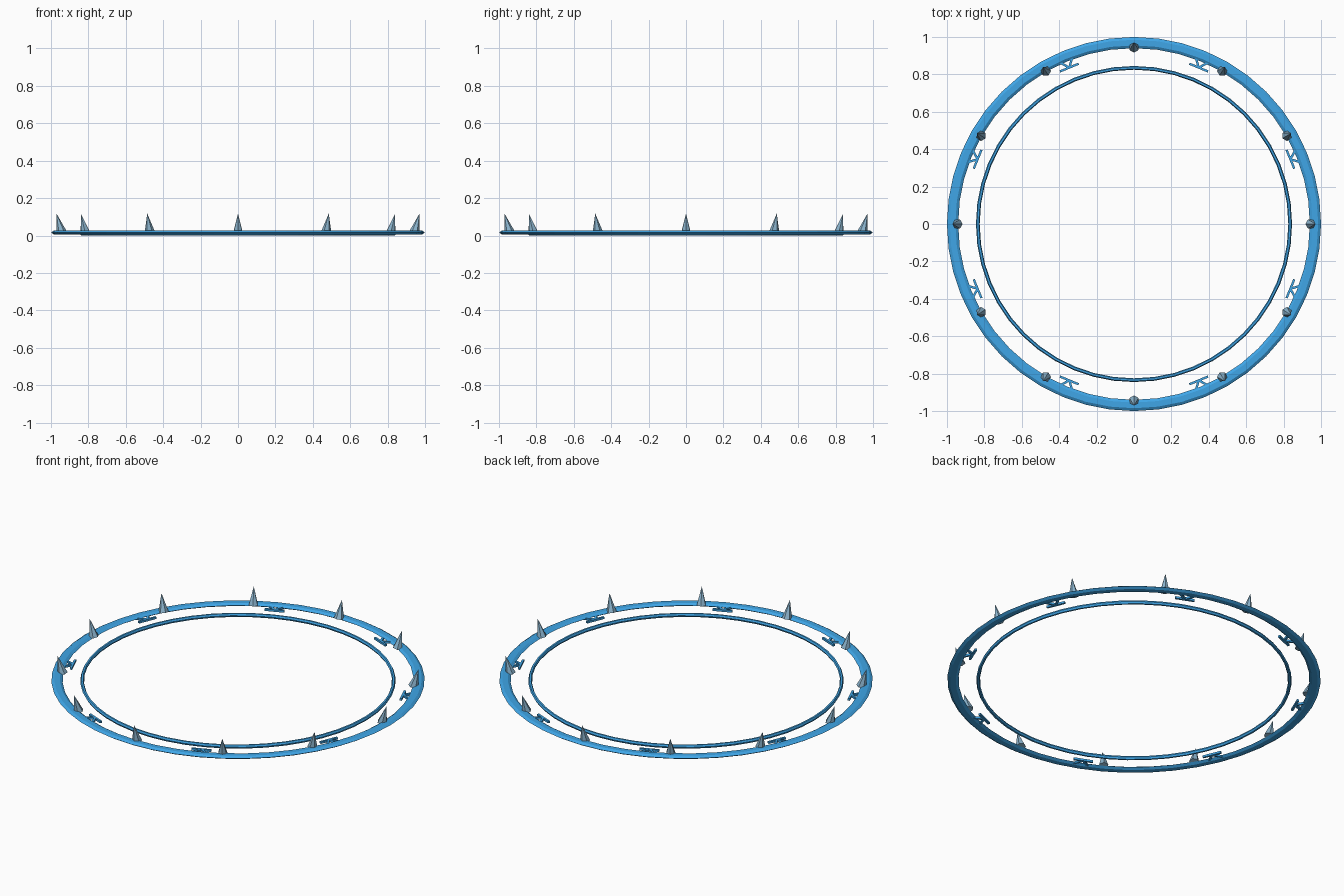
import bpy
import bmesh
from math import cos, sin, pi, radians
from mathutils import Matrix, Vector

cube = bpy.data.objects.get("Cube")
if cube:
    bpy.data.objects.remove(cube, do_unlink=True)


def material(name, color):
    mat = bpy.data.materials.new(name)
    mat.use_nodes = True
    mat.diffuse_color = color
    mat.node_tree.nodes["Principled BSDF"].inputs["Base Color"].default_value = color
    return mat


blue = material("bright blue", (0.05, 0.38, 0.80, 1))
steel = material("pale blue steel", (0.26, 0.46, 0.62, 1))


def finish(name, bm, mat):
    bmesh.ops.recalc_face_normals(bm, faces=bm.faces)
    mesh = bpy.data.meshes.new(name)
    bm.to_mesh(mesh)
    bm.free()
    mesh.materials.append(mat)
    obj = bpy.data.objects.new(name, mesh)
    bpy.context.collection.objects.link(obj)
    return obj


def ring(name, radius, half_width, half_height, z, sides, steps):
    """Sweep a flattened polygon section around the vertical axis."""
    bm = bmesh.new()
    rows = []
    for i in range(steps):
        a = 2 * pi * i / steps
        row = []
        for j in range(sides):
            b = 2 * pi * j / sides
            r = radius + half_width * cos(b)
            row.append(bm.verts.new((r * cos(a), r * sin(a), z + half_height * sin(b))))
        rows.append(row)
    for i in range(steps):
        here, there = rows[i], rows[(i + 1) % steps]
        for j in range(sides):
            k = (j + 1) % sides
            bm.faces.new((here[j], there[j], there[k], here[k]))
    return finish(name, bm, blue)


def bar(bm, start, end, width, height, z):
    """Thin flat bar between two plan points."""
    start, end = Vector(start), Vector(end)
    run = end - start
    mid = (start + end) / 2
    place = (Matrix.Translation((mid.x, mid.y, z))
             @ Matrix.Rotation(run.angle_signed(Vector((1, 0))), 4, "Z")
             @ Matrix.Diagonal((run.length, width, height, 1)))
    bmesh.ops.create_cube(bm, size=1, matrix=place)


# Rings
ring("outer_ring", 0.97, 0.03, 0.011, 0.016, 6, 48)
ring("inner_ring", 0.835, 0.01, 0.0115, 0.01, 6, 48)

# Twelve spikes leaning outward
for i in range(12):
    bm = bmesh.new()
    bmesh.ops.create_cone(bm, cap_ends=True, segments=6, radius1=0.028, radius2=0, depth=0.105)
    # Put an edge of the cone on the outward side
    bm.transform(Matrix.Rotation(radians(90), 4, "Z"))
    tilt = Matrix.Rotation(radians(15), 4, "Y")
    turn = Matrix.Rotation(2 * pi * i / 12, 4, "Z")
    bm.transform(turn @ Matrix.Translation((0.957, 0, 0.067)) @ tilt)
    finish(f"spike_{i + 1}", bm, steel)

# Eight forked struts along the inside edge of the outer ring
for i in range(8):
    bm = bmesh.new()
    bar(bm, (0.905, -0.054), (0.905, 0.054), 0.012, 0.012, 0.014)
    for side in (-1, 1):
        bar(bm, (0.905, 0), (0.96, 0.045 * side), 0.012, 0.012, 0.014)
    bm.transform(Matrix.Rotation(2 * pi * (i + 0.5) / 8, 4, "Z"))
    finish(f"forked_strut_{i + 1}", bm, blue)
